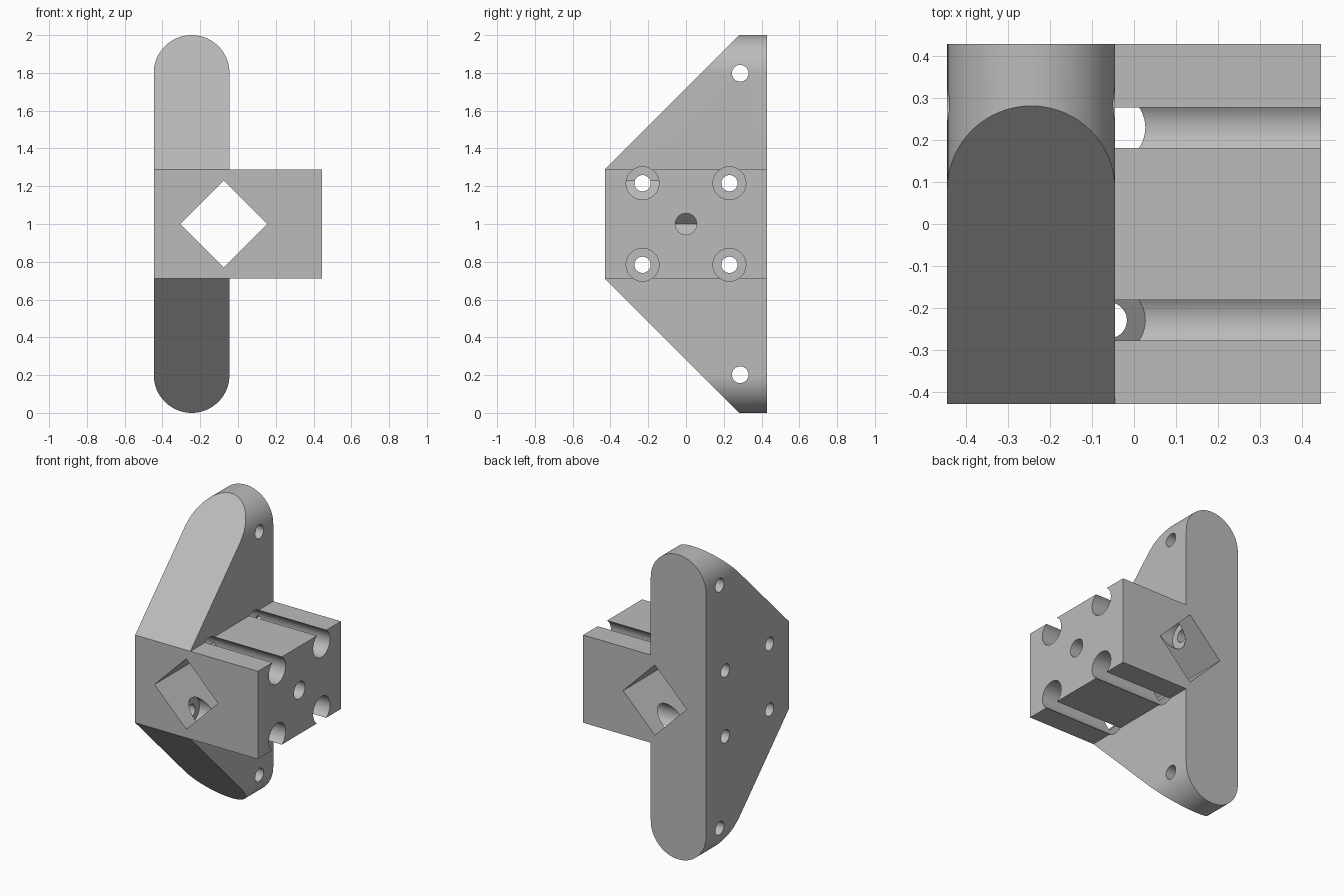
import bpy, bmesh, math
from mathutils import Vector

if "Cube" in bpy.data.objects:
    bpy.data.objects.remove(bpy.data.objects["Cube"], do_unlink=True)

grey = bpy.data.materials.new("plain grey")
grey.use_nodes = True
GREY = (0.5, 0.5, 0.5, 1)
grey.diffuse_color = GREY
grey.node_tree.nodes["Principled BSDF"].inputs["Base Color"].default_value = GREY

X_RIGHT, X_FIN, X_LEFT = -0.446, -0.045, 0.446
Y_HALF, BLOCK_HALF = 0.43, 0.288


def add_object(name, bm):
    bmesh.ops.recalc_face_normals(bm, faces=bm.faces)
    mesh = bpy.data.meshes.new(name)
    bm.to_mesh(mesh)
    bm.free()
    mesh.materials.append(grey)
    obj = bpy.data.objects.new(name, mesh)
    bpy.context.collection.objects.link(obj)
    return obj


def prism(name, outline, axis, start, end):
    """Extrude an outline along x (points are y, z) or y (points are x, z)."""
    bm = bmesh.new()
    place = (lambda a, b: (start, a, b)) if axis == "x" else (lambda a, b: (a, start, b))
    face = bm.faces.new([bm.verts.new(place(a, b)) for a, b in outline])
    ext = bmesh.ops.extrude_face_region(bm, geom=[face])
    shift = Vector((end - start, 0, 0) if axis == "x" else (0, end - start, 0))
    verts = [g for g in ext["geom"] if isinstance(g, bmesh.types.BMVert)]
    bmesh.ops.translate(bm, verts=verts, vec=shift)
    return add_object(name, bm)


def circle(a, b, radius, sides=48):
    steps = [2 * math.pi * i / sides for i in range(sides)]
    return [(a + radius * math.cos(t), b + radius * math.sin(t)) for t in steps]


def combine(target, other, operation):
    mod = target.modifiers.new(operation, "BOOLEAN")
    mod.operation, mod.solver, mod.object = operation, "EXACT", other
    bpy.context.view_layer.objects.active = target
    bpy.ops.object.modifier_apply(modifier=mod.name)
    bpy.data.objects.remove(other, do_unlink=True)


# Upright fin: round-ended plate with both front corners sliced at 45 degrees
radius = (X_FIN - X_RIGHT) / 2
mid = X_RIGHT + radius
arc = [math.pi * i / 40 for i in range(41)]
outline = [(mid + radius * math.cos(t), 2 - radius + radius * math.sin(t)) for t in arc]
outline += [(mid - radius * math.cos(t), radius - radius * math.sin(t)) for t in arc]
bracket = prism("bracket", outline, "y", -Y_HALF, Y_HALF)
bm = bmesh.new()
bm.from_mesh(bracket.data)
for side in (1, -1):
    cut = bmesh.ops.bisect_plane(
        bm, geom=bm.verts[:] + bm.edges[:] + bm.faces[:], clear_outer=True,
        plane_co=(0, -Y_HALF, 1 + side * BLOCK_HALF), plane_no=(0, -1, side))
    edges = [g for g in cut["geom_cut"] if isinstance(g, bmesh.types.BMEdge)]
    bmesh.ops.contextual_create(bm, geom=edges)
bmesh.ops.recalc_face_normals(bm, faces=bm.faces)
bm.to_mesh(bracket.data)
bm.free()

# Clamp block across the middle of the fin
low, high = 1 - BLOCK_HALF, 1 + BLOCK_HALF
block = prism("block", [(X_RIGHT, low), (X_LEFT, low), (X_LEFT, high), (X_RIGHT, high)],
              "y", -Y_HALF, Y_HALF)
combine(bracket, block, "UNION")

# Square passage turned on its corner, running front to back
combine(bracket, prism("passage", circle(-0.075, 1, 0.231, 4), "y", -1, 1), "DIFFERENCE")

# Counterbored bolt holes, open to the top and bottom of the block
for y in (-0.23, 0.23):
    for z in (0.784, 1.216):
        combine(bracket, prism("bore", circle(y, z, 0.087), "x", -0.18, 1), "DIFFERENCE")
        combine(bracket, prism("bolt_hole", circle(y, z, 0.043), "x", -1, 0), "DIFFERENCE")

# Set screw hole into the passage, and mounting holes in the fin ends
combine(bracket, prism("screw_hole", circle(0, 1, 0.057), "x", -0.075, 1), "DIFFERENCE")
for z in (0.202, 1.798):
    combine(bracket, prism("mount_hole", circle(0.287, z, 0.044), "x", -1, 1), "DIFFERENCE")

# Smooth the curves and keep the corners sharp
bpy.ops.object.select_all(action="DESELECT")
bracket.select_set(True)
bpy.context.view_layer.objects.active = bracket
bpy.ops.object.shade_smooth_by_angle(angle=math.radians(25))
